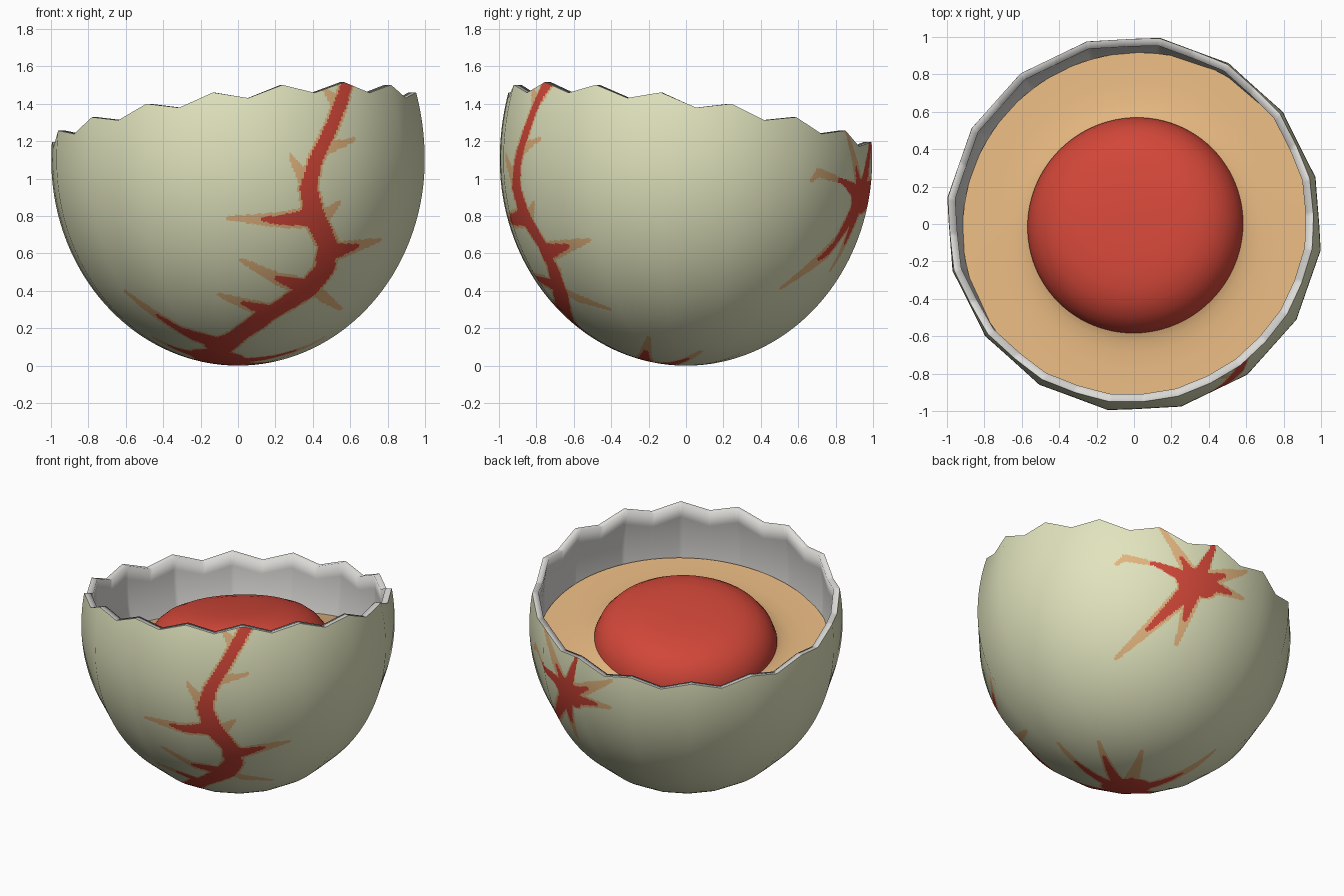
import bpy, bmesh, math
from mathutils import Vector, Matrix, kdtree

if "Cube" in bpy.data.objects:
    bpy.data.objects.remove(bpy.data.objects["Cube"])

MID, LOW, HIGH = 1.1, 1.1, 1.2       # widest height, lower and upper egg half-heights
WALL = 0.04
TEETH, COLS, ROWS = 16, 512, 220
START = math.radians(-53)            # direction of the highest tooth
TILT = Matrix.Rotation(math.radians(11), 4, Vector((-1, -1, 0)))


def material(name, rgb):
    m = bpy.data.materials.new(name)
    m.diffuse_color = (*rgb, 1)
    m.use_nodes = True
    m.node_tree.nodes["Principled BSDF"].inputs["Base Color"].default_value = m.diffuse_color
    return m


SHELL = material("shell cream", (0.75, 0.77, 0.51))
LINING = material("lining grey", (0.71, 0.70, 0.675))
WHITE = material("amber", (0.76, 0.46, 0.21))
RED = material("yolk red", (0.64, 0.062, 0.04))


def rim_height(i):
    """Tilted zigzag rim, straight between peaks and valleys."""
    step = COLS // (2 * TEETH)

    def knot(k):
        a = k * math.pi / TEETH
        return (1.275 if k % 2 else 1.328) + 0.187 * math.cos(a)
    k, f = divmod(i, step)
    f /= step
    return knot(k) * (1 - f) + knot(k + 1) * f


def outline(i):
    """Sixteen-sided cross-section, slightly narrower on one diagonal."""
    side = math.tau / TEETH
    off = (i * math.tau / COLS) % side - side / 2
    a = START + i * math.tau / COLS
    return 1.008 * math.cos(side / 2) / math.cos(off) * (1 - 0.012 * max(0, math.sin(2 * a)))


def egg_grid(rows, inset):
    """Rows of points from the bottom pole up to the rim."""
    grid = []
    for j in range(rows + 1):
        row = []
        for i in range(COLS):
            a = START + i * math.tau / COLS
            hi, lo, rad = HIGH - inset, LOW - inset, outline(i) - inset
            end = math.pi / 2 + math.asin((rim_height(i) - MID) / hi)
            p = end * max(j / rows, 0.002)
            z = MID - math.cos(p) * (lo if p < math.pi / 2 else hi)
            r = rad * math.sin(p)
            row.append((r * math.cos(a), r * math.sin(a), z))
        grid.append(row)
    return grid


def make_object(name, grid, mats, flip=False):
    verts = [p for row in grid for p in row]
    faces = []
    for j in range(len(grid) - 1):
        for i in range(COLS):
            n = (i + 1) % COLS
            f = (j * COLS + i, j * COLS + n, (j + 1) * COLS + n, (j + 1) * COLS + i)
            faces.append(f[::-1] if flip else f)
    cap = tuple(range(COLS))
    faces.append(cap if flip else cap[::-1])
    me = bpy.data.meshes.new(name)
    me.from_pydata(verts, [], faces)
    for m in mats:
        me.materials.append(m)
    ob = bpy.data.objects.new(name, me)
    bpy.context.collection.objects.link(ob)
    return ob


def smooth(ob, angle):
    bpy.ops.object.select_all(action='DESELECT')
    ob.select_set(True)
    bpy.context.view_layer.objects.active = ob
    bpy.ops.object.shade_smooth_by_angle(angle=math.radians(angle))


# Outer shell, and lining with the broken edge
outer = egg_grid(ROWS, 0)
shell = make_object("outer_shell", outer, [SHELL, WHITE, RED])
lining = make_object("shell_lining", egg_grid(20, WALL) + [outer[-1]], [LINING], flip=True)


# Points on the ideal shell surface
def project(p):
    c = LOW if p.z < MID else HIGH
    d = Vector((p.x, p.y, (p.z - MID) / c)).normalized()
    return Vector((d.x, d.y, MID + d.z * c))


def radius(z):
    return math.sqrt(1 - ((z - MID) / (LOW if z < MID else HIGH)) ** 2)


def front(x, z):
    return Vector((x, -math.sqrt(max(radius(z) ** 2 - x * x, 0)), z))


def below(x, y):
    return Vector((x, y, MID - LOW * math.sqrt(1 - x * x - y * y)))


def back(da, dz):
    a, z = math.radians(74) + da, 0.9 + dz
    return Vector((radius(z) * math.cos(a), radius(z) * math.sin(a), z))


# Cracks: tapered strokes that colour the shell faces under them
polys = shell.data.polygons
tree = kdtree.KDTree(len(polys))
for p in polys:
    tree.insert(project(p.center), p.index)
tree.balance()


def stroke(a, b, w0, w1, colour):
    n = max(2, int((b - a).length / 0.008))
    for k in range(n + 1):
        t = k / n
        for _, idx, _ in tree.find_range(project(a.lerp(b, t)), w0 + (w1 - w0) * t):
            polys[idx].material_index = max(polys[idx].material_index, colour)


def branch(a, b, w, red=0.6):
    """Amber spike with a shorter red core."""
    stroke(a, b, w + 0.012, 0.013, 1)
    if red:
        stroke(a, a.lerp(b, red), w, 0.014, 2)


# Main front crack from the rim down to the base
path = [(0.585, 1.52, .036), (0.5, 1.27, .036), (0.42, 1.1, .038), (0.38, 0.95, .05),
        (0.41, 0.8, .06), (0.48, 0.65, .054), (0.465, 0.52, .06), (0.38, 0.41, .065),
        (0.15, 0.27, .058), (0.0, 0.16, .054), (-0.1, 0.1, .08)]
for (x0, z0, w0), (x1, z1, w1) in zip(path, path[1:]):
    stroke(front(x0, z0), front(x1, z1), w0 + .013, w1 + .013, 1)
    stroke(front(x0, z0), front(x1, z1), w0, w1, 2)

# Side branches on the front: start, tip, width, red share
for x0, z0, x1, z1, w, red in [
        (.38, .79, -.05, .785, .05, .57), (.37, .98, .28, 1.12, .035, 0),
        (.45, 1.15, .62, 1.21, .025, 0), (.48, .61, .76, .67, .055, .55),
        (.45, .78, .54, .87, .035, 0), (.38, .41, .02, .56, .05, .5),
        (.18, .29, -.1, .38, .05, .55), (.42, .4, .55, .3, .025, 0),
        (.53, 1.4, .46, 1.49, .025, 0), (-.12, .12, -.6, .39, .06, .62)]:
    branch(front(x0, z0), front(x1, z1), w, red)

# Splash of cracks under the base
hub = below(-0.11, -0.22)
stroke(hub, below(-0.1, -0.15), 0.165, 0.145, 1)
stroke(hub, below(-0.1, -0.15), 0.152, 0.132, 2)
for x, y, w, red in [(.46, -.2, .06, .7), (-.37, .36, .08, .6), (-.45, -.2, .08, .75),
                     (.12, .22, .06, .4), (.36, .08, .06, .75)]:
    branch(hub, below(x, y), w, red)

# Star crack on the back
stroke(back(-.03, 0), back(.06, 0), 0.108, 0.1, 1)
stroke(back(-.03, 0), back(.06, 0), 0.096, 0.088, 2)
for da, dz, w, red in [(.126, .31, .055, .9), (.39, .2, .06, .5), (.37, .0, .06, .7),
                       (-.09, -.4, .06, .6), (-.57, -.49, .065, .62), (-.3, .09, .055, 1),
                       (-.26, .38, .05, .4)]:
    branch(back(0, 0), back(da, dz), w, red)
stroke(back(-.28, .085), back(-.48, .13), .016, .026, 1)
stroke(back(-.48, .13), back(-.53, .09), .024, .014, 1)

# Rounded shading over the many-sided shell
for p in polys:
    p.use_smooth = True
shell.data.normals_split_custom_set_from_vertices([
    Vector((v.co.x, v.co.y, (v.co.z - MID) / (LOW if v.co.z < MID else HIGH) ** 2)).normalized()
    for v in shell.data.vertices])


def lathe(name, profile, mat, sides=96):
    """Spin a profile around the tilted axis of the filling."""
    bm = bmesh.new()
    rings = [[bm.verts.new((r * math.cos(k * math.tau / sides), r * math.sin(k * math.tau / sides), z))
              for k in range(sides)] for r, z in profile]
    for a, b in zip(rings, rings[1:]):
        for k in range(sides):
            n = (k + 1) % sides
            bm.faces.new((a[k], b[k], b[n], a[n]))
    bm.faces.new(rings[0])
    bm.transform(Matrix.Translation((0.012, -0.012, 0.945)) @ TILT)
    me = bpy.data.meshes.new(name)
    bm.to_mesh(me)
    bm.free()
    me.materials.append(mat)
    ob = bpy.data.objects.new(name, me)
    bpy.context.collection.objects.link(ob)
    return ob


# Yolk dome and the egg white rising slightly around it
yolk = lathe("yolk", [(.05, .272), (.15, .27), (.27, .262), (.37, .246), (.45, .216),
                      (.51, .172), (.555, .115), (.58, .05), (.585, .01)], RED)
white = lathe("egg_white", [(.56, .05), (.585, .035), (.62, .02), (.68, .008), (.77, 0), (.937, 0)], WHITE)

smooth(lining, 179)
smooth(yolk, 40)
smooth(white, 60)
